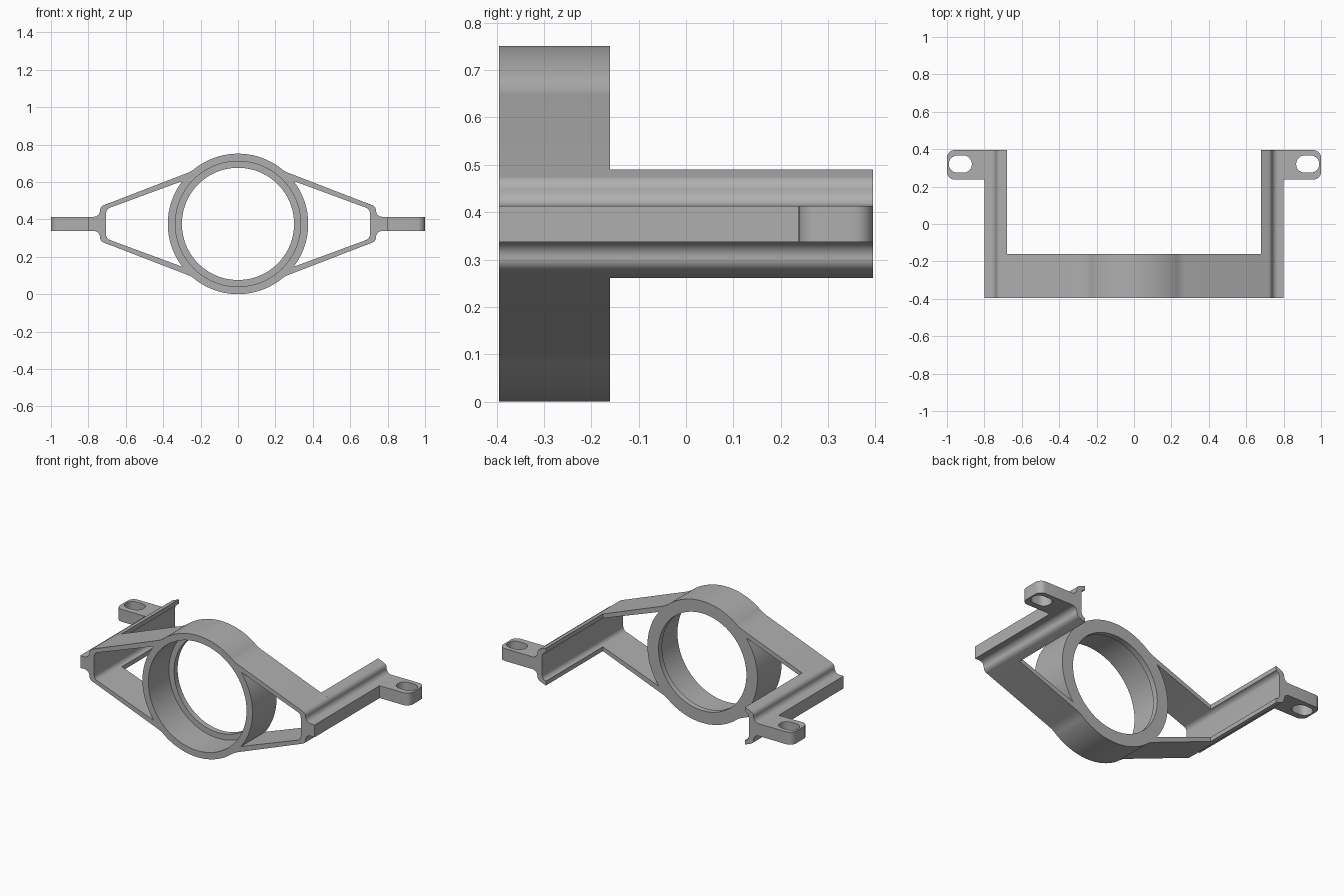
import bpy, bmesh
from math import sin, cos, tan, radians, pi
from mathutils import Vector, Matrix

if "Cube" in bpy.data.objects:
    bpy.data.objects.remove(bpy.data.objects["Cube"])

MID = 0.3755                        # height of the ring centre
RING = 0.3755                       # ring outer radius
BORE, LIP = 0.335, 0.30             # front bore and back lip radii
FRONT, REAR, TIP = -0.395, -0.16, 0.395
CUT = 0.68                          # where the side arms begin in x

grey = bpy.data.materials.new("grey_plastic")
grey.use_nodes = True
colour = (0.43, 0.43, 0.43, 1)
grey.diffuse_color = colour
grey.node_tree.nodes["Principled BSDF"].inputs["Base Color"].default_value = colour


def arc(radius, start, end, steps):
    """Sharp outline points on a circle about the origin, angles in degrees."""
    angles = [radians(start + (end - start) * i / steps) for i in range(steps + 1)]
    return [(radius * cos(a), radius * sin(a), 0) for a in angles]


def circle(radius):
    return arc(radius, 0, 360, 96)[:-1]


def flip_z(points):
    return [(x, -z, r) for x, z, r in reversed(points)]


def flip_x(points):
    return [(-x, z, r) for x, z, r in reversed(points)]


def rounded(points, steps=7):
    """Replace each corner that has a radius with an arc."""
    out = []
    for i, (x, y, r) in enumerate(points):
        p = Vector((x, y))
        if not r:
            out.append(p)
            continue
        a = (Vector(points[i - 1][:2]) - p).normalized()
        b = (Vector(points[(i + 1) % len(points)][:2]) - p).normalized()
        half = a.angle(b) / 2
        reach = r / tan(half)
        centre = p + (a + b).normalized() * (r / sin(half))
        u, v = p + a * reach - centre, p + b * reach - centre
        sweep = u.angle(v)
        for k in range(steps + 1):
            t = k / steps
            out.append(centre + (u * sin((1 - t) * sweep) + v * sin(t * sweep)) / sin(sweep))
    return out


def prism(name, outlines, low, high, upright=True):
    """Extrude outlines (holes included) along y when upright, else along z."""
    curve = bpy.data.curves.new(name + "_outline", "CURVE")
    curve.dimensions = "2D"
    curve.fill_mode = "BOTH"
    curve.extrude = (high - low) / 2
    for outline in outlines:
        pts = rounded(outline)
        spline = curve.splines.new("POLY")
        spline.points.add(len(pts) - 1)
        for sp, p in zip(spline.points, pts):
            sp.co = (p.x, p.y, 0, 1)
        spline.use_cyclic_u = True
    helper = bpy.data.objects.new(name + "_helper", curve)
    bpy.context.collection.objects.link(helper)
    graph = bpy.context.evaluated_depsgraph_get()
    mesh = bpy.data.meshes.new_from_object(helper.evaluated_get(graph))
    bpy.data.objects.remove(helper)
    bpy.data.curves.remove(curve)
    middle = (low + high) / 2
    if upright:
        move = Matrix.Translation((0, middle, MID)) @ Matrix.Rotation(pi / 2, 4, "X")
    else:
        move = Matrix.Translation((0, 0, middle))
    bm = bmesh.new()
    bm.from_mesh(mesh)
    bmesh.ops.transform(bm, matrix=move, verts=bm.verts)
    bmesh.ops.remove_doubles(bm, verts=bm.verts, dist=1e-5)
    bmesh.ops.recalc_face_normals(bm, faces=bm.faces)
    bm.to_mesh(mesh)
    bm.free()
    mesh.name = name
    mesh.materials.clear()
    mesh.materials.append(grey)
    obj = bpy.data.objects.new(name, mesh)
    bpy.context.collection.objects.link(obj)
    parts.append(obj)


parts = []

# Front frame: ring with struts, two side windows and the bore
shoulder = (0.246, 0.282, 0.16)
end_top = [(0.738, 0.092, 0.03), (0.738, 0.038, 0.033), (0.80, 0.038, 0)]
right_top = [shoulder] + end_top
left_top = flip_x(right_top)
outer = (arc(RING, 126, 54, 24) + right_top + flip_z(right_top)
         + arc(RING, -54, -126, 24) + flip_z(left_top) + left_top)
window = arc(RING, -37.6, 37.6, 24) + [(0.705, 0.079, 0.03), (0.705, -0.079, 0.03)]
prism("front_frame", [outer, window, flip_x(window), circle(BORE)], FRONT, REAR)

# Retaining lip at the back of the bore
prism("bore_lip", [circle(BORE), circle(LIP)], REAR - 0.035, REAR)

# Side arms running back, each with a slotted mounting tab
arm_top = [(CUT, 0.088, 0), (CUT, 0.115, 0)] + end_top
arm = arm_top + flip_z(arm_top) + [(0.705, -0.079, 0.03), (0.705, 0.079, 0.03)]
tab = [(0.80, 0.238, 0), (1.0, 0.238, 0.04), (1.0, TIP, 0.04), (0.80, TIP, 0)]
slot = [(0.867, 0.275, 0.044), (0.99, 0.275, 0.044),
        (0.99, 0.366, 0.044), (0.867, 0.366, 0.044)]
for side, place in (("left", list), ("right", flip_x)):
    prism(side + "_arm", [place(arm)], REAR, TIP)
    prism(side + "_mounting_tab", [place(tab), place(slot)],
          MID - 0.038, MID + 0.038, upright=False)

# Smooth the curved walls, keep the edges sharp
bpy.ops.object.select_all(action="DESELECT")
for obj in parts:
    obj.select_set(True)
bpy.context.view_layer.objects.active = parts[0]
bpy.ops.object.shade_smooth_by_angle(angle=radians(30))
